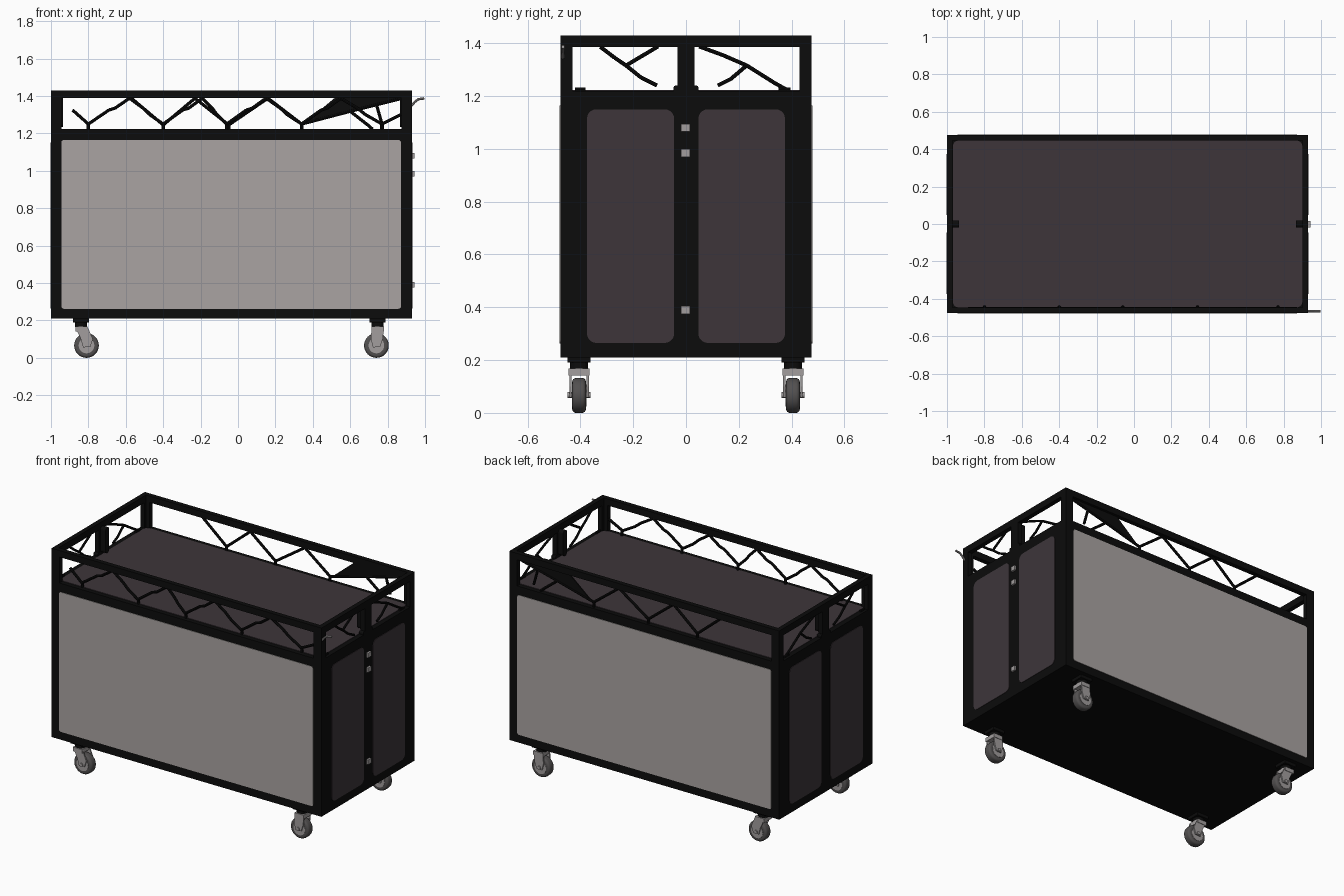
import bpy, bmesh, math
from mathutils import Vector, Matrix

if "Cube" in bpy.data.objects:
    bpy.data.objects.remove(bpy.data.objects["Cube"])


def mat(name, r, g, b):
    m = bpy.data.materials.new(name)
    m.diffuse_color = (r, g, b, 1)
    m.use_nodes = True
    m.node_tree.nodes["Principled BSDF"].inputs["Base Color"].default_value = m.diffuse_color
    return m


BLACK = mat("black steel", 0.0035, 0.0035, 0.0035)
PURPLE = mat("dark plum panel", 0.047, 0.036, 0.042)
GREY = mat("warm grey panel", 0.40, 0.37, 0.36)
SILVER = mat("silver metal", 0.36, 0.34, 0.34)
RUBBER = mat("grey rubber", 0.085, 0.08, 0.08)

X0, X1, Y, CX = -1.0, 0.93, 0.476, -0.035


def finish(name, bm, m, smooth=False):
    bmesh.ops.recalc_face_normals(bm, faces=bm.faces)
    me = bpy.data.meshes.new(name)
    bm.to_mesh(me)
    bm.free()
    me.materials.append(m)
    ob = bpy.data.objects.new(name, me)
    bpy.context.collection.objects.link(ob)
    if smooth:
        bpy.ops.object.select_all(action='DESELECT')
        ob.select_set(True)
        bpy.context.view_layer.objects.active = ob
        bpy.ops.object.shade_smooth_by_angle(angle=math.radians(40))
    return ob


def box(name, x0, x1, y0, y1, z0, z1, m):
    bm = bmesh.new()
    bmesh.ops.create_cube(bm, size=1)
    for v in bm.verts:
        v.co = Vector((x0 if v.co.x < 0 else x1, y0 if v.co.y < 0 else y1, z0 if v.co.z < 0 else z1))
    return finish(name, bm, m)


def prism(name, pts, axis, a, b, m):
    """Extrude a 2D outline from a to b along the given axis."""
    def place(u, v, w):
        return {'x': (w, u, v), 'y': (u, w, v), 'z': (u, v, w)}[axis]
    bm = bmesh.new()
    lo = [bm.verts.new(place(u, v, a)) for u, v in pts]
    hi = [bm.verts.new(place(u, v, b)) for u, v in pts]
    bm.faces.new(lo)
    bm.faces.new(hi)
    for i in range(len(pts)):
        j = (i + 1) % len(pts)
        bm.faces.new((lo[i], lo[j], hi[j], hi[i]))
    return finish(name, bm, m)


def rounded(u0, u1, v0, v1, r, n=5):
    pts = []
    for k, (cu, cv) in enumerate([(u1 - r, v1 - r), (u0 + r, v1 - r), (u0 + r, v0 + r), (u1 - r, v0 + r)]):
        for i in range(n + 1):
            t = math.pi / 2 * (k + i / n)
            pts.append((cu + r * math.cos(t), cv + r * math.sin(t)))
    return pts


def rods(name, paths, r, m, sides=8):
    """Round rods along polylines, with a ball at each joint."""
    bm = bmesh.new()
    for path in paths:
        path = [Vector(p) for p in path]
        for a, b in zip(path, path[1:]):
            d = b - a
            M = Matrix.Translation((a + b) / 2) @ d.to_track_quat('Z', 'Y').to_matrix().to_4x4()
            bmesh.ops.create_cone(bm, cap_ends=True, segments=sides, radius1=r, radius2=r, depth=d.length, matrix=M)
        for p in path[1:-1]:
            bmesh.ops.create_icosphere(bm, subdivisions=1, radius=r, matrix=Matrix.Translation(p))
    return finish(name, bm, m, True)


def disc(name, x, y0, y1, z, r, m, bevel=0.0):
    bm = bmesh.new()
    M = Matrix.Translation((x, (y0 + y1) / 2, z)) @ Matrix.Rotation(math.pi / 2, 4, 'X')
    bmesh.ops.create_cone(bm, cap_ends=True, segments=32, radius1=r, radius2=r, depth=abs(y1 - y0), matrix=M)
    if bevel:
        rim = [e for e in bm.edges if abs(e.verts[0].co.y - e.verts[1].co.y) < 1e-5]
        bmesh.ops.bevel(bm, geom=rim, offset=bevel, segments=4, affect='EDGES', profile=0.5)
    return finish(name, bm, m, True)


# Cabinet body, worktop and long side panels
box("cabinet_body", X0, X1, -Y, Y, 0.21, 1.22, BLACK)
prism("worktop", rounded(-0.968, 0.9, -0.446, 0.446, 0.03), 'z', 1.215, 1.223, PURPLE)
for n, s in (("front", -1), ("back", 1)):
    prism(n + "_panel", rounded(-0.945, 0.872, 0.262, 1.165, 0.015), 'y', s * (Y - 0.004), s * (Y + 0.003), GREY)

# End door panels
for n, xe, s in (("right", X1, 1), ("left", X0, -1)):
    for k, a, b in (("front", -0.375, -0.045), ("back", 0.047, 0.375)):
        prism(f"{n}_{k}_door", rounded(a, b, 0.265, 1.15, 0.035), 'x', xe - s * 0.004, xe + s * 0.003, PURPLE)

# Latches on the right end
for i, z in enumerate((1.08, 0.985, 0.39)):
    box(f"latch_{i}", X1, 0.943, -0.018, 0.015, z - 0.015, z + 0.015, SILVER)

# Upper guard frame: rails and angle-iron corner posts
for n, s in (("front", -1), ("back", 1)):
    y0, y1 = sorted((s * (Y - 0.03), s * Y))
    box(n + "_top_rail", X0, X1, y0, y1, 1.388, 1.43, BLACK)
for n, xe, s in (("right", X1, 1), ("left", X0, -1)):
    x0, x1 = sorted((xe - s * 0.03, xe))
    box(n + "_top_rail", x0, x1, -Y, Y, 1.386, 1.43, BLACK)
    for k, t in (("front", -1), ("back", 1)):
        L = [(0, 0), (0.056, 0), (0.056, 0.03), (0.03, 0.03), (0.03, 0.046), (0, 0.046)]
        prism(f"{n}_{k}_post", [(xe - s * u, t * (Y - v)) for u, v in L], 'z', 1.22, 1.39, BLACK)
    # Middle end post with inner clamp and foot
    box(n + "_middle_post", x0, x1, -0.033, 0.033, 1.22, 1.39, BLACK)
    c0, c1 = sorted((xe - s * 0.065, xe - s * 0.02))
    prism(n + "_post_clamp", rounded(-0.02, 0.02, 1.235, 1.40, 0.018), 'x', c0, c1, BLACK)
    prism(n + "_post_foot", rounded(-0.048, 0.048, 1.215, 1.24, 0.01), 'x', x0, x1, BLACK)
    # Branch lattice at the end
    xm = xe - s * 0.022
    nets = [[(-0.325, 1.387), (-0.27, 1.345), (-0.227, 1.316), (-0.106, 1.388)],
            [(-0.227, 1.316), (-0.17, 1.27), (-0.11, 1.24)],
            [(0.05, 1.388), (0.14, 1.355), (0.23, 1.316), (0.335, 1.25), (0.385, 1.222)],
            [(0.23, 1.316), (0.17, 1.265), (0.12, 1.24)],
            [(0.35, 1.225), (0.395, 1.225)], [(-0.42, 1.225), (-0.38, 1.225)]]
    rods(n + "_branches", [[(xm, y, z) for y, z in p] for p in nets], 0.0075, BLACK)

# Front branch lattice: crooked zigzag on short stems
feet = (-0.80, -0.40, -0.06, 0.34, 0.77)
tops = (-0.58, -0.19, 0.15, 0.55)
yf = -0.452
zig = [(-0.885, 1.325), (-0.80, 1.25)]
for i, t in enumerate(tops):
    a, b = feet[i], feet[i + 1]
    zig += [(a + (t - a) * 0.5, 1.325), (a + (t - a) * 0.65, 1.335), (t, 1.388),
            (t + (b - t) * 0.4, 1.335), (t + (b - t) * 0.6, 1.30), (b, 1.25)]
zig += [(0.83, 1.28), (0.87, 1.30)]
rods("front_branches", [[(x, yf, z) for x, z in zig]], 0.0085, BLACK)
rods("front_stems", [[(x, yf + 0.008, 1.215), (x, yf + 0.005, 1.255)] for x in feet], 0.0095, BLACK)

# Back branch lattice: straighter zigzag and a filled gusset
yb = 0.455
back = [(-0.57, 1.388), (-0.40, 1.245), (-0.23, 1.388), (-0.05, 1.245), (0.16, 1.388), (0.34, 1.25)]
rods("back_branches", [[(x, yb, z) for x, z in back],
                       [(0.34, yb, 1.25), (0.60, yb, 1.318), (0.88, yb, 1.388)],
                       [(0.60, yb, 1.318), (0.70, yb, 1.24), (0.72, yb, 1.222)],
                       [(0.74, yb, 1.355), (0.77, yb, 1.25)]], 0.0085, BLACK)
rods("back_stems", [[(x, yb, 1.215), (x, yb, 1.255)] for x in (-0.40, -0.05, 0.34)], 0.0095, BLACK)
prism("back_gusset", [(0.35, 1.25), (0.88, 1.385), (0.87, 1.392), (0.52, 1.392)], 'y', yb - 0.004, yb + 0.004, BLACK)

# Hook on the front right corner
rods("corner_hook", [[(0.925, -0.466, 1.345), (0.945, -0.466, 1.368), (0.965, -0.466, 1.383),
                      (0.996, -0.466, 1.387)]], 0.0065, SILVER)

# Swivel casters
for n, px, wx in (("left", -0.84, -0.81), ("right", 0.745, 0.74)):
    for k, y in (("front", -0.405), ("back", 0.405)):
        p = f"{n}_{k}_caster"
        box(p + "_plate", px - 0.043, px + 0.043, y - 0.043, y + 0.043, 0.19, 0.212, BLACK)
        prism(p + "_swivel", rounded(px - 0.032, px + 0.032, y - 0.034, y + 0.034, 0.03), 'z', 0.165, 0.195, BLACK)
        box(p + "_crown", px - 0.03, px + 0.036, y - 0.04, y + 0.04, 0.142, 0.168, SILVER)
        fork = [(px - 0.03, 0.165), (px + 0.036, 0.165), (wx + 0.034, 0.10), (wx + 0.02, 0.058),
                (wx - 0.018, 0.056), (wx - 0.03, 0.10)]
        for s in (-1, 1):
            prism(p + "_fork", fork, 'y', y + s * 0.029, y + s * 0.037, SILVER)
        disc(p + "_tyre", wx, y - 0.026, y + 0.026, 0.066, 0.066, RUBBER, 0.014)
        disc(p + "_hub", wx, y - 0.0275, y + 0.0275, 0.066, 0.042, SILVER)
        disc(p + "_axle", wx, y - 0.043, y + 0.043, 0.068, 0.011, SILVER)
